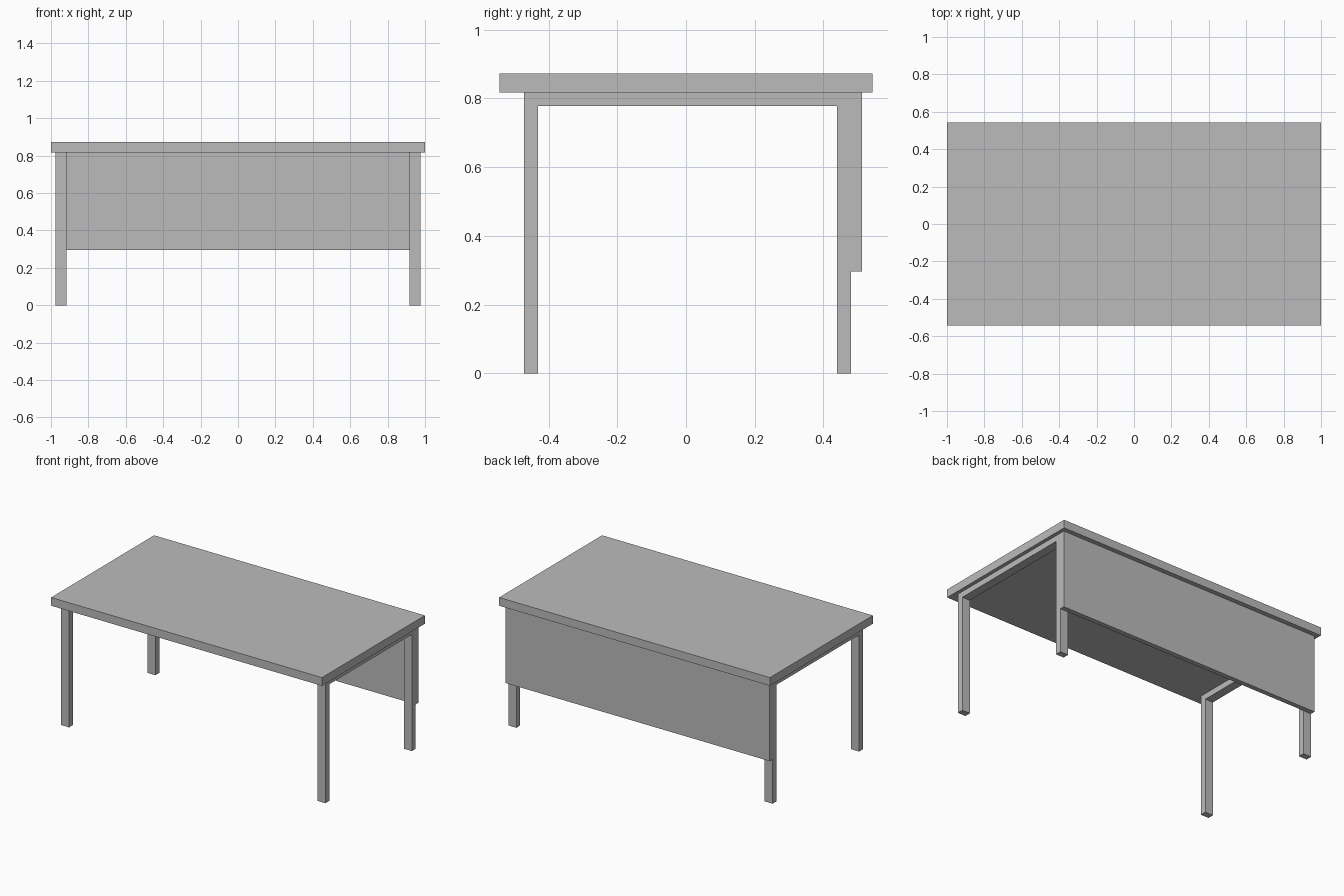
import bpy

if "Cube" in bpy.data.objects:
    bpy.data.objects.remove(bpy.data.objects["Cube"], do_unlink=True)

# One plain grey for the whole desk
grey = bpy.data.materials.new("plain grey")
grey.use_nodes = True
GREY = (0.5, 0.5, 0.5, 1)
grey.diffuse_color = GREY
grey.node_tree.nodes["Principled BSDF"].inputs["Base Color"].default_value = GREY


def box(name, x, y, z):
    """Box spanning the given (low, high) ranges."""
    spans = (x, y, z)
    bpy.ops.mesh.primitive_cube_add(size=1, location=[(a + b) / 2 for a, b in spans])
    ob = bpy.context.object
    ob.name = name
    ob.scale = [b - a for a, b in spans]
    bpy.ops.object.transform_apply(location=False, rotation=False, scale=True)
    ob.data.materials.append(grey)
    return ob


UNDERSIDE = 0.817
RAIL_BOTTOM = 0.778
FRONT_LEG = (-0.472, -0.431)
BACK_LEG = (0.439, 0.48)

# Desk top and the panel behind the back legs
box("desk_top", (-1, 1), (-0.543, 0.543), (UNDERSIDE, 0.872))
box("back_panel", (-0.976, 0.976), (BACK_LEG[1], 0.512), (0.296, UNDERSIDE))

# Leg frame at each end: two legs joined by a rail
for side, x in (("left", (0.917, 0.976)), ("right", (-0.976, -0.917))):
    box(f"{side}_front_leg", x, FRONT_LEG, (0, UNDERSIDE))
    box(f"{side}_back_leg", x, BACK_LEG, (0, UNDERSIDE))
    box(f"{side}_top_rail", x, (FRONT_LEG[1], BACK_LEG[0]), (RAIL_BOTTOM, UNDERSIDE))
